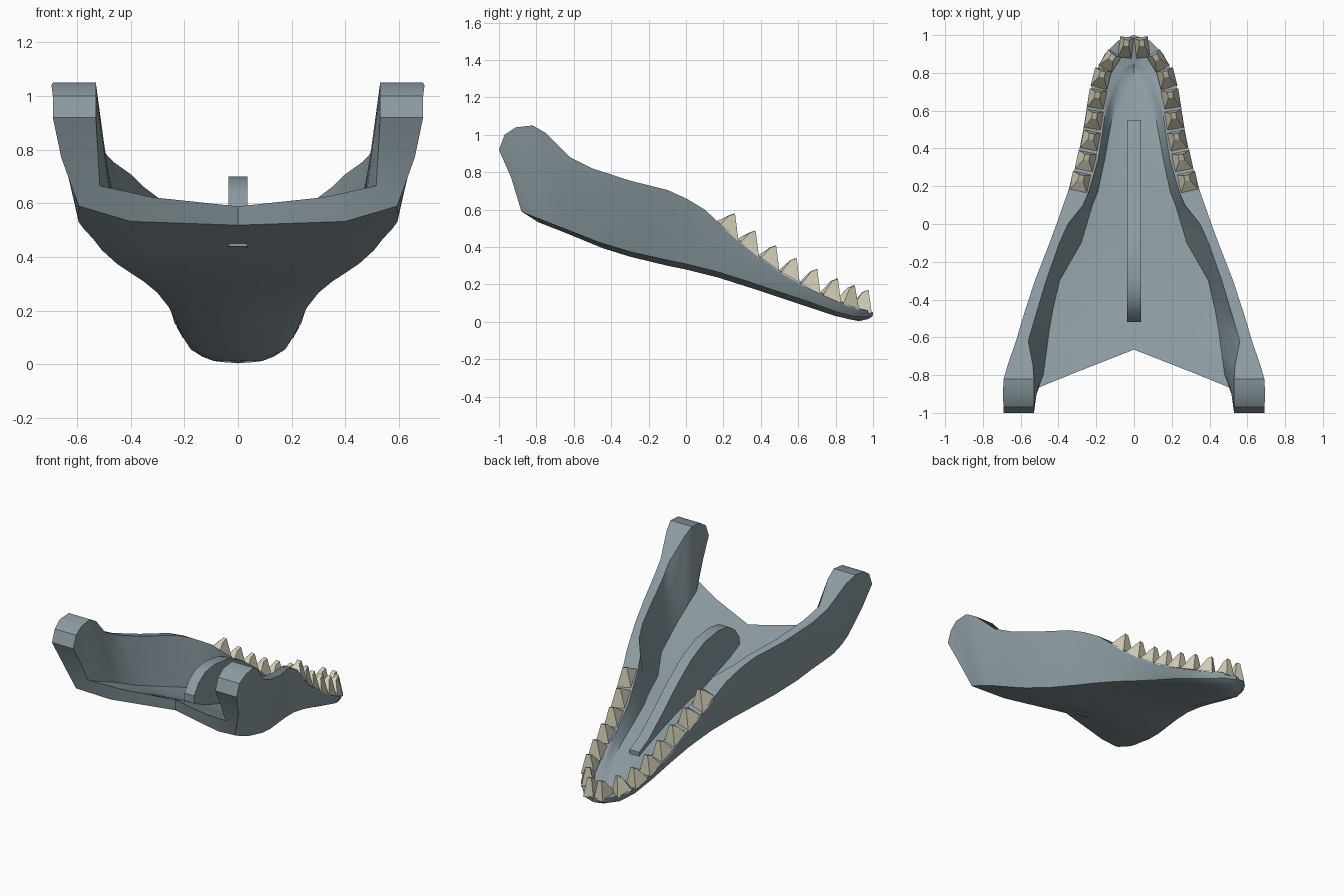
import bpy, bmesh, math

if "Cube" in bpy.data.objects:
    bpy.data.objects.remove(bpy.data.objects["Cube"])


def material(name, rgb):
    m = bpy.data.materials.new(name)
    m.diffuse_color = (*rgb, 1)
    m.use_nodes = True
    m.node_tree.nodes["Principled BSDF"].inputs["Base Color"].default_value = m.diffuse_color
    return m


GREY = material("slate grey", (0.26, 0.33, 0.36))
IVORY = material("ivory", (0.66, 0.63, 0.48))


def lerp(table, y, k=1):
    """Piecewise linear lookup of column k by column 0."""
    if y <= table[0][0]:
        return table[0][k]
    for a, b in zip(table, table[1:]):
        if y <= b[0]:
            return a[k] + (b[k] - a[k]) * (y - a[0]) / (b[0] - a[0])
    return table[-1][k]


def finish(bm, name, mat, angle=None):
    bmesh.ops.remove_doubles(bm, verts=bm.verts, dist=0.0005)
    bmesh.ops.dissolve_degenerate(bm, edges=bm.edges, dist=0.0001)
    bmesh.ops.recalc_face_normals(bm, faces=bm.faces)
    me = bpy.data.meshes.new(name)
    bm.to_mesh(me)
    bm.free()
    me.materials.append(mat)
    if angle:
        me.shade_smooth()
        me.set_sharp_from_angle(angle=math.radians(angle))
    ob = bpy.data.objects.new(name, me)
    bpy.context.collection.objects.link(ob)
    return ob


# Rim stations: y, outer half width, inner half width, height
RIM = [(-1, .69, .53, .92), (-.97, .69, .53, 1.0), (-.91, .695, .53, 1.04),
       (-.82, .69, .53, 1.05), (-.75, .67, .535, 1.01), (-.62, .625, .56, .88),
       (-.5, .59, .525, .82), (-.3, .525, .465, .755), (-.1, .447, .395, .705),
       (0, .41, .35, .66), (.1, .375, .27, .60), (.17, .35, .24, .535),
       (.34, .30, .19, .39), (.5, .268, .165, .275), (.65, .245, .145, .19),
       (.8, .205, .115, .12), (.9, .155, .08, .08), (.97, .085, .045, .06),
       (1, 0, 0, .05)]
# Underside height and floor edge half width along y
UNDER = [(-.9, .57), (-.86, .55), (-.4, .37), (-.2, .32), (0, .28), (.2, .23),
         (.5, .13), (.8, .03), (.92, .003), (1, .02)]
FLOOR = [(-.9, .53), (-.8, .48), (-.5, .44), (-.24, .38), (-.1, .28), (.1, .22),
         (.2, .18), (.5, .127), (.7, .09), (.8, .04), (.835, 0)]
# Back and front y limits of each of the ten section points
ENDS = [(-.665, .95), (-.79, .97), (-.88, .995), (-.935, 1), (-1, 1),
        (-1, .85), (-.93, .845), (-.87, .835), (-.79, .82), (-.665, .8)]


def section(st):
    """Half section from keel, up the outside, over the rim to the floor."""
    y, w, win, zr = st
    ys = []
    for back, front in ENDS:
        if y < -.3:
            ys.append(-.3 + (y + .3) * (back + .3) / -.7)
        elif y > .65:
            ys.append(.65 + (y - .65) * (front - .65) / .35)
        else:
            ys.append(y)
    under = [lerp(UNDER, v) for v in ys]
    back = [min(1, max(0, (-.1 - v) / .55)) for v in ys]
    gap = max(.03, zr - lerp(UNDER, y))
    thick = min(.07, .45 * gap)
    z0 = under[0] + .045 * back[0]
    z1 = under[1] + .01 * back[1]
    z2 = under[2] + min(.03, .28 * gap)
    z9 = under[9] + .045 * back[9] + thick
    z8 = under[8] + .03 * back[8] + thick
    z7 = under[7] + .03 * back[7] + thick * 1.15
    fe = min(lerp(FLOOR, ys[7]), win)
    xs = [0, .58 * w, .86 * w, .955 * w, w, win, (win + fe) / 2, fe, .62 * fe, 0]
    zs = [z0, z1, z2, z2 + (zr - z2) * .55, zr, zr, (zr + z7) / 2, z7, z8, z9]
    return list(zip(xs, ys, zs))


# Jaw body with both rear knuckles
bm = bmesh.new()
for side in (1, -1):
    rows = [[bm.verts.new((x * side, y, z)) for x, y, z in section(s)] for s in RIM]
    for a, b in zip(rows, rows[1:]):
        for j in range(9):
            bm.faces.new((a[j], a[j + 1], b[j + 1], b[j]))
    r = rows[0]
    for j in range(4):  # rear closing strip
        bm.faces.new((r[j], r[j + 1], r[8 - j], r[9 - j]))
finish(bm, "jaw_body", GREY, 32)

# Central ridge on the floor
bm = bmesh.new()
ridge = [(-.52, .44), (-.52, .57), (-.47, .64), (-.4, .685), (-.3, .70), (-.15, .68),
         (0, .61), (.15, .50), (.3, .37), (.45, .25), (.55, .20), (.55, .14), (0, .30)]
f = bm.faces.new([bm.verts.new((-.036, y, z)) for y, z in ridge])
ext = bmesh.ops.extrude_face_region(bm, geom=[f])
for v in ext["geom"]:
    if isinstance(v, bmesh.types.BMVert):
        v.co.x = .036
finish(bm, "floor_ridge", GREY, 32)

# Teeth: x, y, turn in degrees, half width, half length
TEETH = [(.285, .22, 12, .05, .052), (.255, .33, 12, .05, .052),
         (.23, .44, 11, .048, .052), (.213, .55, 9, .047, .052),
         (.197, .66, 9, .046, .052), (.174, .77, 14, .045, .05),
         (.128, .862, 32, .04, .05), (.043, .935, 6, .036, .055)]
bm = bmesh.new()
for side in (1, -1):
    for tx, ty, turn, hw, hl in TEETH:
        c, s = math.cos(math.radians(turn)), math.sin(math.radians(turn))

        def at(u, v, z=None):
            x, y = tx + u * c - v * s, ty + u * s + v * c
            z = lerp(RIM, y, 3) - .01 if z is None else z
            return bm.verts.new((x * side, y, z))

        top = lerp(RIM, ty + .025, 3) + .102
        corners = ((-1, -1), (1, -1), (1, 1), (-1, 1))
        low = [at(u * hw, v * hl) for u, v in corners]
        high = [at(u * .014, .024 + v * .016, top + (.006 * v)) for u, v in corners]
        bm.faces.new(low)
        bm.faces.new(high)
        for i in range(4):
            k = (i + 1) % 4
            bm.faces.new((low[i], low[k], high[k], high[i]))
finish(bm, "teeth", IVORY)
